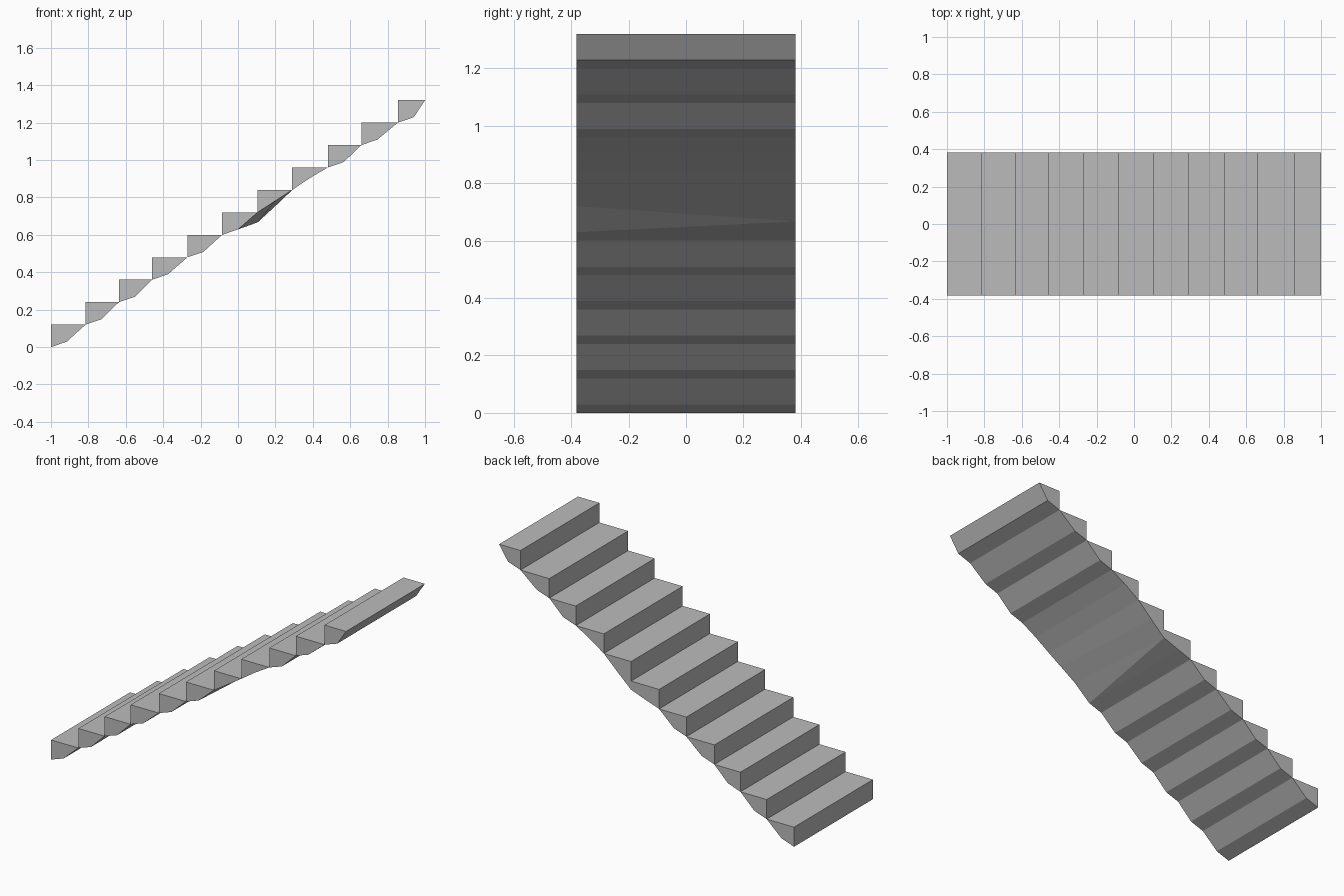
import bpy, bmesh

if "Cube" in bpy.data.objects:
    bpy.data.objects.remove(bpy.data.objects["Cube"])

HALF = 0.382          # half the stair width
RISE = 0.12
# riser positions along the flight, ending with the top edge
RISERS = [-1.0, -0.815, -0.637, -0.46, -0.27, -0.085, 0.105, 0.29, 0.48, 0.66, 0.855, 1.0]

stone = bpy.data.materials.new("grey stone")
stone.diffuse_color = (0.5, 0.5, 0.5, 1)
stone.use_nodes = True
stone.node_tree.nodes["Principled BSDF"].inputs["Base Color"].default_value = stone.diffuse_color

bm = bmesh.new()


def add_step(i):
    x0, x1 = RISERS[i], RISERS[i + 1]
    base, top = i * RISE, (i + 1) * RISE
    # underside break: a short shallow slope, then a steep one
    mid = (x0 + 0.085, base + 0.029)
    if i == 7:
        mid = (0.385, 0.904)
    front = [(x0, top), (x0, base), mid, (x1, top)]
    back = list(front)
    # twisted underside in the middle of the flight: the back edge hangs lower
    if i == 5:
        back.insert(3, (x1, 0.667))
    if i == 6:
        front[2] = (0.2, 0.782)
        back[1] = (x0, 0.667)
        back[2] = (0.2, 0.754)
    f = [bm.verts.new((x, -HALF, z)) for x, z in front]
    b = [bm.verts.new((x, HALF, z)) for x, z in back]
    bm.faces.new(f)                                # front side
    bm.faces.new(b[::-1])                          # back side
    bm.faces.new((f[0], f[3], b[-1], b[0]))        # tread
    bm.faces.new((f[1], f[0], b[0], b[1]))         # riser
    bm.faces.new((f[2], f[1], b[1], b[2]))         # shallow underside
    if i == 5:
        bm.faces.new((f[2], b[2], b[3]))           # split twisted underside
        bm.faces.new((f[3], f[2], b[3]))
        bm.faces.new((f[3], b[3], b[4]))
    else:
        bm.faces.new((f[3], f[2], b[2], b[3]))     # steep underside


for i in range(len(RISERS) - 1):
    add_step(i)
bmesh.ops.recalc_face_normals(bm, faces=bm.faces)

mesh = bpy.data.meshes.new("stair_flight")
bm.to_mesh(mesh)
bm.free()
mesh.materials.append(stone)
stairs = bpy.data.objects.new("stair_flight", mesh)
bpy.context.collection.objects.link(stairs)
